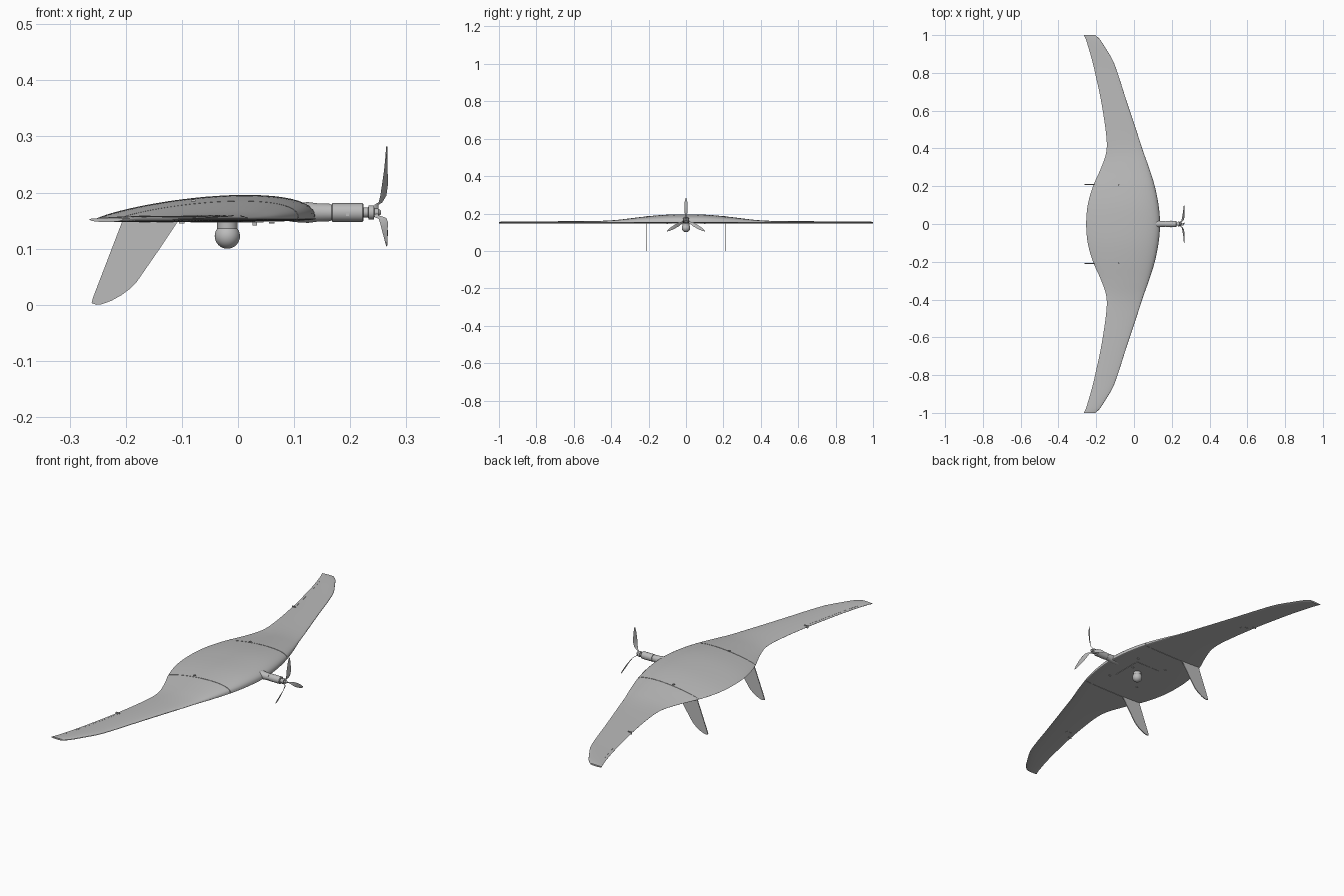
import bpy, bmesh, math
from mathutils import Matrix, Vector

if "Cube" in bpy.data.objects:
    bpy.data.objects.remove(bpy.data.objects["Cube"])

grey = bpy.data.materials.new("airframe_grey")
grey.use_nodes = True
grey.diffuse_color = (0.5, 0.5, 0.5, 1)
grey.node_tree.nodes["Principled BSDF"].inputs["Base Color"].default_value = (0.5, 0.5, 0.5, 1)


def finish(name, bm, mirror=False, angle=35):
    bmesh.ops.recalc_face_normals(bm, faces=bm.faces)
    mesh = bpy.data.meshes.new(name)
    bm.to_mesh(mesh)
    bm.free()
    mesh.materials.append(grey)
    obj = bpy.data.objects.new(name, mesh)
    bpy.context.collection.objects.link(obj)
    bpy.ops.object.select_all(action="DESELECT")
    obj.select_set(True)
    bpy.context.view_layer.objects.active = obj
    bpy.ops.object.shade_smooth_by_angle(angle=math.radians(angle))
    if mirror:
        mod = obj.modifiers.new("Mirror", "MIRROR")
        mod.use_axis = (False, True, False)
        mod.use_mirror_merge = False
    return obj


def add_loft(bm, rings):
    rows = [[bm.verts.new(p) for p in ring] for ring in rings]
    n = len(rows[0])
    for a, b in zip(rows, rows[1:]):
        for i in range(n):
            j = (i + 1) % n
            bm.faces.new((a[i], a[j], b[j], b[i]))
    bm.faces.new(rows[0])
    bm.faces.new(rows[-1])


def loft(name, rings, mirror=False, angle=35):
    bm = bmesh.new()
    add_loft(bm, rings)
    return finish(name, bm, mirror, angle)


def box(name, centre, size, mirror=False):
    bm = bmesh.new()
    bmesh.ops.create_cube(bm, size=1, matrix=Matrix.Translation(centre) @ Matrix.Diagonal((*size, 1)))
    return finish(name, bm, mirror)


# Wing plan: span position, leading edge, trailing edge, crown height
PLAN = [(0, .138, -.253, .043), (.1, .13, -.245, .041), (.2, .11, -.217, .033),
        (.3, .079, -.173, .021), (.38, .05, -.147, .012), (.46, .024, -.146, .008),
        (.65, -.039, -.174, .006), (.8, -.087, -.206, .005), (.87, -.114, -.223, .005),
        (.93, -.15, -.24, .005), (.98, -.183, -.256, .004), (1, -.205, -.265, .002)]


def plan(y):
    y = abs(y)
    k = max(i for i in range(len(PLAN) - 1) if PLAN[i][0] <= y)
    a, b = PLAN[k], PLAN[k + 1]
    prev = PLAN[k - 1] if k else (-PLAN[1][0], *PLAN[1][1:])
    nxt = PLAN[min(k + 2, len(PLAN) - 1)]
    d = b[0] - a[0]
    t = (y - a[0]) / d
    out = []
    for c in (1, 2, 3):
        m0 = (b[c] - prev[c]) / (b[0] - prev[0]) * d
        m1 = (nxt[c] - a[c]) / (nxt[0] - a[0]) * d
        out.append((2*t**3 - 3*t*t + 1) * a[c] + (t**3 - 2*t*t + t) * m0
                   + (3*t*t - 2*t**3) * b[c] + (t**3 - t*t) * m1)
    return out


def crown(t, height):
    return .153 + height * t**.8 * max(1 - t, 0)**.37 / .483


def section(y, inset=0):
    lead, trail, height = plan(y)
    lead, trail, height = lead - inset, trail + inset, height - inset * .5
    steps = 28
    ts = [(1 - math.cos(math.pi * i / steps)) / 2 for i in range(steps + 1)]
    top = [(trail + t * (lead - trail), y, crown(t, height)) for t in ts]
    low = [(trail + t * (lead - trail), y, .153 - (.0055 - inset * .5) * (4*t*(1 - t))**.4)
           for t in ts[-2:0:-1]]
    return top + low


def span(a, b, n):
    return [a + (b - a) * i / n for i in range(n + 1)]


# Wing: centre body, outer panels and recessed joints between them
loft("centre_body", [section(y) for y in span(-.2085, .2085, 24)])
loft("outer_wing", [section(y) for y in span(.2115, .93, 40) + span(.94, 1, 8)], True)
loft("wing_joint", [section(y, .003) for y in (.2, .22)], True)

# Elevon hinge strips on the upper surface
strip = []
for y in span(.65, .94, 12):
    lead, trail, height = plan(y)
    x = trail + .012
    z = crown(.012 / (lead - trail), height)
    strip.append([(x, y, z - .001), (x + .0015, y, z - .001), (x + .0015, y, z + .0005), (x, y, z + .0005)])
loft("elevon_hinge", strip, True)
box("elevon_horn", (-.166, .65, .153), (.02, .003, .012), True)
box("elevon_servo_cover", (-.13, .62, .1485), (.03, .02, .003), True)
box("joint_latch", (-.08, .206, .186), (.008, .008, .004), True)

# Swept fins under the wing joints
outline = [(-.105, .152), (-.145, .092), (-.181, .04), (-.192, .029), (-.208, .017),
           (-.226, .007), (-.243, .001), (-.252, 0), (-.261, .003), (-.258, .014), (-.205, .152)]
loft("fin", [[(x, y, z) for x, z in outline] for y in (.2075, .2115)], True)


def lathe_x(name, profile, z, sides=32):
    return loft(name, [[(x, r * math.cos(math.tau * i / sides), z + r * math.sin(math.tau * i / sides))
                        for i in range(sides)] for x, r in profile])


# Motor boom and nose
lathe_x("boom_fairing", [(.07, .012), (.1, .017), (.125, .0185), (.14, .0165), (.165, .0155)], .1645)
lathe_x("motor_housing", [(.164, .0145), (.167, .0145), (.168, .0165), (.222, .0165), (.224, .015)], .1645)
lathe_x("motor_shaft", [(.22, .009), (.232, .009), (.233, .0125), (.242, .0125), (.243, .007),
                        (.25, .007), (.255, .003)], .1645)
box("motor_screw", (.195, .016, .161), (.005, .003, .005), True)

# Three-bladed propeller: radius, half width, forward position, pitch
blade = [(.004, .004, .246, 70), (.014, .004, .247, 65), (.018, .004, .254, 55), (.03, .008, .259, 42),
         (.05, .0105, .262, 30), (.075, .0095, .2635, 20), (.1, .007, .2645, 14), (.118, .002, .265, 10)]
bm = bmesh.new()
for k in range(3):
    turn = Matrix.Translation((0, 0, .1645)) @ Matrix.Rotation(math.tau * k / 3, 4, "X")
    rings = []
    for r, w, x, pitch in blade:
        a = math.radians(pitch)
        along = Vector((math.sin(a), math.cos(a), 0))
        across = Vector((math.cos(a), -math.sin(a), 0))
        mid = Vector((x, 0, r))
        rings.append([turn @ (mid + d) for d in (along * w, across * .001, -along * w, -across * .001)])
    add_loft(bm, rings)
finish("propeller", bm, angle=50)

# Belly camera turret
loft("camera_neck", [[(-.019 + .018 * math.cos(math.tau * i / 32), .018 * math.sin(math.tau * i / 32), z)
                      for i in range(32)] for z in (.15, .122)])
bm = bmesh.new()
bmesh.ops.create_uvsphere(bm, u_segments=32, v_segments=20, radius=.0225,
                          matrix=Matrix.Translation((-.019, 0, .1225)))
finish("camera_ball", bm)

# Belly hatch and small fittings
box("belly_hatch", (-.02, 0, .1475), (.13, .15, .002))
for x in (-.1, .06):
    box("belly_fastener", (x, .1, .1465), (.01, .006, .003), True)
box("belly_antenna", (.03, .03, .1445), (.008, .004, .007))
